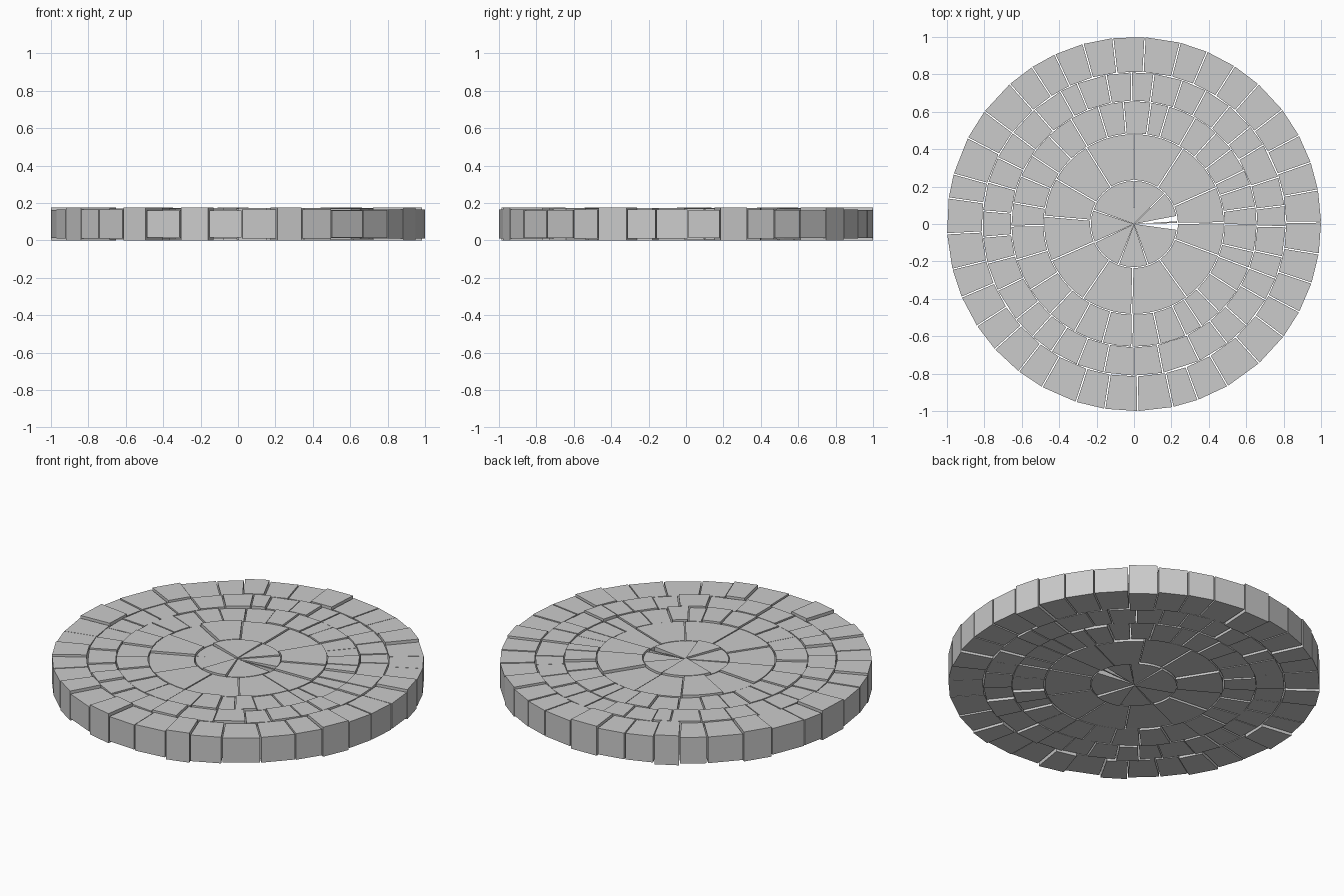
import bpy, bmesh, random
from math import radians, cos, sin, ceil

if "Cube" in bpy.data.objects:
    bpy.data.objects.remove(bpy.data.objects["Cube"])

random.seed(4)
GAP = 0.007      # joint width between neighbouring stones
MID = 0.0875     # every stone is centred on this height


def add_stone(bm, r0, r1, a0, a1, height, step):
    """One wedge-shaped paving stone with parallel-sided joints."""
    n = max(1, ceil((a1 - a0) / step - 0.3))
    a0, a1 = radians(a0), radians(a1)

    def arc(r):
        if r < 0.01:
            return [(0.0, 0.0)]
        d = min(GAP / 2 / r, (a1 - a0) * 0.2)
        s, e = a0 + d, a1 - d
        return [(r * cos(s + (e - s) * i / n), r * sin(s + (e - s) * i / n))
                for i in range(n + 1)]

    outline = arc(r1) + arc(r0)[::-1]
    lo = [bm.verts.new((x, y, MID - height / 2)) for x, y in outline]
    hi = [bm.verts.new((x, y, MID + height / 2)) for x, y in outline]
    bm.faces.new(hi)
    bm.faces.new(lo[::-1])
    k = len(outline)
    for i in range(k):
        j = (i + 1) % k
        bm.faces.new((lo[i], lo[j], hi[j], hi[i]))


def ring(name, r0, r1, joints, step, tall=(), skip=()):
    bm = bmesh.new()
    joints = sorted(joints)
    for i, a in enumerate(joints):
        b = joints[i + 1] if i + 1 < len(joints) else joints[0] + 360
        if any(a < s < b for s in skip):
            continue
        h = random.choice((0.146, 0.15, 0.155, 0.165, 0.173))
        if tall:
            h = 0.175 if any(a < t < b for t in tall) else min(h, 0.155)
        add_stone(bm, r0, r1, a, b, h, step)
    me = bpy.data.meshes.new(name)
    bm.to_mesh(me)
    bm.free()
    ob = bpy.data.objects.new(name, me)
    bpy.context.collection.objects.link(ob)
    return ob


# Outer rim stones
ring("rim_stones", 0.815, 1.0,
     [-177, -166, -157, -147, -138, -128, -119.4, -108, -99, -88.8, -78, -70,
      -60, -48, -37, -28, -18.4, -9.2, 0.6, 10.5, 19.2, 28.2, 37.6, 48.3, 57.5,
      67, 75.7, 86.6, 96.5, 105.8, 115, 123, 131.6, 143, 152.6, 164.5, 172],
     20, tall=(-103, -74, -23, 15, 92, 120, 148, 180, -152, -125, 53))

# Second ring
ring("second_ring_stones", 0.66, 0.81,
     [-175, -165, -154, -141, -132, -123, -112, -101.5, -90, -79, -64.5, -52,
      -42, -30, -21, -12.5, -1, 7, 18, 31.5, 40, 51, 61.6, 71.4, 82.4, 91,
      100.6, 112, 119, 131, 143, 154, 164, 175], 20)

# Third ring
ring("third_ring_stones", 0.485, 0.655,
     [-179, -163, -147.6, -133, -119, -105, -91, -77.7, -65, -56.5, -46, -33,
      -21, -13, -0.5, 8, 18.5, 26, 37.6, 48, 60, 73.5, 82, 95, 107, 121, 134,
      146, 157, 170], 9)

# Inner ring of large slabs
ring("inner_slabs", 0.235, 0.48,
     [-156, -124.4, -91.5, -54.2, -20.5, 0.8, 24, 57, 90, 122, 150, 175], 7)

# Centre wedges, with two slim open slots
ring("centre_wedges", 0.0, 0.23,
     [-71, -7, 0.5, 4.5, 10, 45, 90, 161, 205, 249], 10, skip=(-3, 7))
